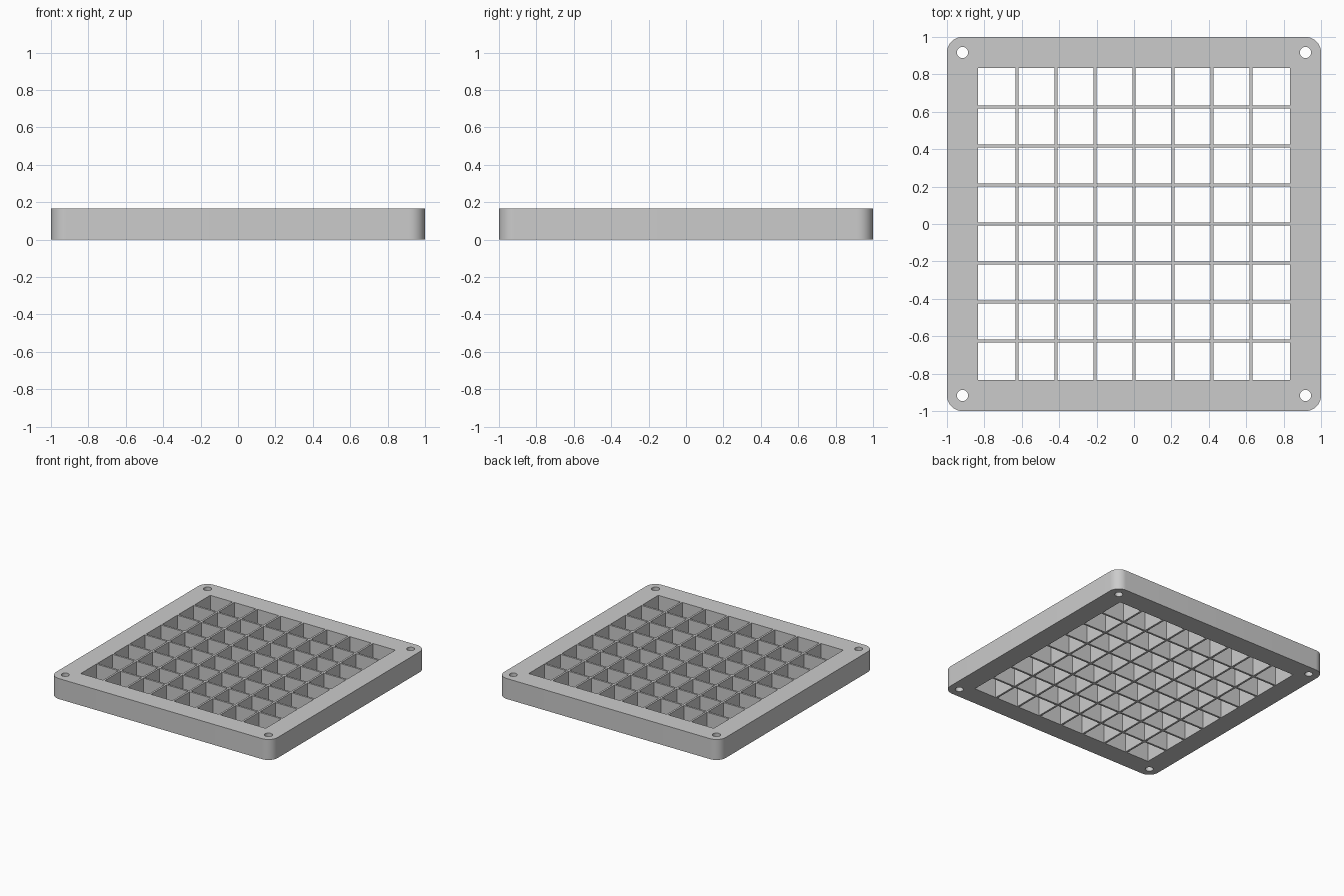
import bpy
from math import cos, sin, pi, radians

cube = bpy.data.objects.get("Cube")
if cube:
    bpy.data.objects.remove(cube, do_unlink=True)

HEIGHT = 0.167    # plate thickness
HALF = 1.0        # outer half width
CORNER = 0.083    # outer corner radius
OPENING = 0.835   # half width of the opening
HOLE = 0.03       # screw hole radius
CELLS = 8
BAR = 0.016       # bar thickness

grey = bpy.data.materials.new("plain grey")
grey.use_nodes = True
colour = (0.6, 0.6, 0.6, 1)
grey.diffuse_color = colour
grey.node_tree.nodes["Principled BSDF"].inputs["Base Color"].default_value = colour


def arc(cx, cy, radius, start, end, steps):
    """Points along a circular arc, angles in radians."""
    return [(cx + radius * cos(start + (end - start) * i / steps),
             cy + radius * sin(start + (end - start) * i / steps))
            for i in range(steps + 1)]


def plate(name, outlines, bottom, top):
    """Filled flat outline with holes, extruded to a solid mesh."""
    curve = bpy.data.curves.new(name, "CURVE")
    curve.dimensions = "2D"
    curve.fill_mode = "BOTH"
    curve.extrude = (top - bottom) / 2
    for points in outlines:
        spline = curve.splines.new("POLY")
        spline.points.add(len(points) - 1)
        for point, (x, y) in zip(spline.points, points):
            point.co = (x, y, 0, 1)
        spline.use_cyclic_u = True
    curve.materials.append(grey)
    obj = bpy.data.objects.new(name, curve)
    obj.location.z = (bottom + top) / 2
    bpy.context.collection.objects.link(obj)
    bpy.ops.object.select_all(action="DESELECT")
    obj.select_set(True)
    bpy.context.view_layer.objects.active = obj
    bpy.ops.object.convert(target="MESH")
    bpy.ops.object.shade_smooth_by_angle(angle=radians(30))


def bar(name, x, y, size_x, size_y):
    bpy.ops.mesh.primitive_cube_add(size=1, location=(x, y, HEIGHT / 2))
    obj = bpy.context.object
    obj.name = name
    obj.scale = (size_x, size_y, HEIGHT)
    obj.data.materials.append(grey)


# Frame: rounded square with a square opening and four screw holes
corners = [(1, 1), (-1, 1), (-1, -1), (1, -1)]
centre = HALF - CORNER
outer = []
for i, (sx, sy) in enumerate(corners):
    outer += arc(sx * centre, sy * centre, CORNER, i * pi / 2, (i + 1) * pi / 2, 12)
inner = [(sx * OPENING, sy * OPENING) for sx, sy in corners]
holes = [arc(sx * centre, sy * centre, HOLE, 0, 2 * pi, 32)[:-1] for sx, sy in corners]
plate("frame", [outer, inner] + holes, 0, HEIGHT)

# Grid bars: evenly spaced in both directions
pitch = 2 * OPENING / CELLS
for i in range(1, CELLS):
    offset = -OPENING + i * pitch
    bar(f"lengthwise_bar_{i}", offset, 0, BAR, 2 * OPENING)
    bar(f"crosswise_bar_{i}", 0, offset, 2 * OPENING, BAR)
